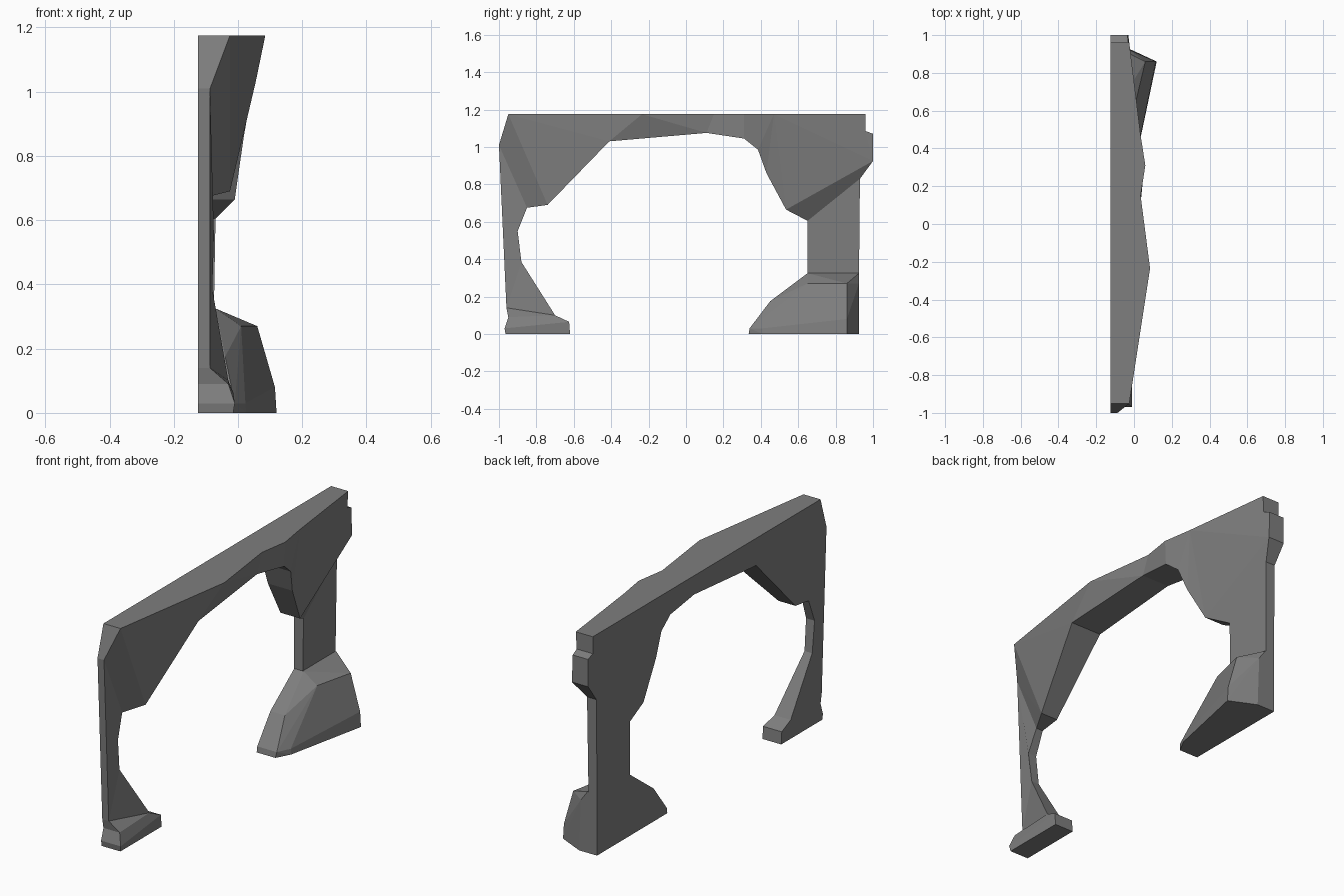
import bpy, bmesh

cube = bpy.data.objects.get("Cube")
if cube:
    bpy.data.objects.remove(cube, do_unlink=True)

BACK = -0.125   # flat rear plane shared by every part
TOP = 1.175     # level top of the span

stone = bpy.data.materials.new("dark grey stone")
stone.use_nodes = True
stone.diffuse_color = (0.21, 0.21, 0.21, 1)
stone.node_tree.nodes["Principled BSDF"].inputs["Base Color"].default_value = stone.diffuse_color


def finish(name, bm):
    """Turn a bmesh into a flat shaded stone object."""
    bmesh.ops.recalc_face_normals(bm, faces=bm.faces)
    mesh = bpy.data.meshes.new(name)
    bm.to_mesh(mesh)
    bm.free()
    mesh.materials.append(stone)
    obj = bpy.data.objects.new(name, mesh)
    bpy.context.collection.objects.link(obj)
    return obj


def slab(name, outline, facets):
    """Slab with a flat back and a faceted front; outline points are (y, z, front x)."""
    bm = bmesh.new()
    front = [bm.verts.new((x, y, z)) for y, z, x in outline]
    back = [bm.verts.new((BACK, y, z)) for y, z, x in outline]
    bm.faces.new(back)
    for i in range(len(outline)):
        j = (i + 1) % len(outline)
        bm.faces.new((front[i], front[j], back[j], back[i]))
    for facet in facets:
        bm.faces.new([front[i] for i in facet])
    return finish(name, bm)


def hull(name, points):
    """Convex boulder-like block."""
    bm = bmesh.new()
    for y, z, x in points:
        bm.verts.new((x, y, z))
    result = bmesh.ops.convex_hull(bm, input=bm.verts)
    loose = [v for v in bm.verts if not v.link_faces]
    bmesh.ops.delete(bm, geom=loose, context='VERTS')
    bmesh.ops.dissolve_limit(bm, angle_limit=0.01, verts=bm.verts, edges=bm.edges)
    return finish(name, bm)


# Corners where the parts meet
shoulder = (-1, 1.01, -0.087)
armpit = (-0.85, 0.675, -0.085)
pillar_inner = (0.65, 0.605, -0.07)
pillar_outer = (0.93, 0.83, -0.07)

# Slender leg with its small foot
slab("slender_leg", [
    shoulder, (-0.96, 0.14, -0.087), (-0.95, 0.09, -0.03), (-0.97, 0.03, -0.01),
    (-0.965, 0, -0.015), (-0.62, 0, -0.015), (-0.625, 0.065, -0.015),
    (-0.7, 0.1, -0.03), (-0.88, 0.385, -0.08), (-0.9, 0.55, -0.075), armpit,
], [(0, 1, 8), (0, 8, 9, 10), (1, 7, 8), (1, 2, 7), (2, 3, 6, 7), (3, 4, 5, 6)])

# Spanning rock: underside from the slender leg to the pillar, then back along the top
slab("arch_span", [
    (-0.95, TOP, -0.025), shoulder, armpit, (-0.74, 0.69, -0.025),
    (-0.41, 1.03, 0.055), (0.11, 1.075, 0.035), (0.31, 1.045, 0.055),
    (0.385, 0.985, 0.04), (0.43, 0.86, 0.018), (0.535, 0.665, -0.01),
    pillar_inner, pillar_outer, (1, 0.925, -0.03), (1, 1.07, -0.035),
    (0.96, 1.085, -0.03), (0.96, TOP, -0.025), (0.47, TOP, 0.035),
    (0.31, TOP, 0.06), (0.15, TOP, 0.035), (-0.235, TOP, 0.085),
], [(0, 1, 3), (1, 2, 3), (0, 3, 4), (0, 4, 19), (19, 4, 5), (19, 5, 18),
    (18, 5, 6, 17), (17, 6, 7, 16), (16, 7, 8), (16, 8, 9), (16, 9, 12),
    (16, 12, 14, 15), (12, 13, 14), (9, 10, 11, 12)])

# Straight pillar between the span and the plinth
slab("thick_pillar", [
    pillar_inner, (0.65, 0.32, -0.075), (0.925, 0.32, -0.075), pillar_outer,
], [(0, 1, 2, 3)])

# Bulging plinth: side profile on the back plane, sloping facets in front
profile = [(0.335, 0, -0.015), (0.34, 0.03, -0.01), (0.45, 0.175, -0.04),
           (0.65, 0.325, -0.07), (0.925, 0.325, -0.07), (0.925, 0, -0.02)]
bulge = [(0.41, 0, 0.025), (0.41, 0.03, 0.023), (0.65, 0.27, 0.01),
         (0.86, 0.27, 0.06), (0.86, 0.08, 0.115), (0.86, 0, 0.12),
         (0.925, 0.27, -0.03)]
hull("plinth", profile + bulge + [(y, z, BACK) for y, z, x in profile])
